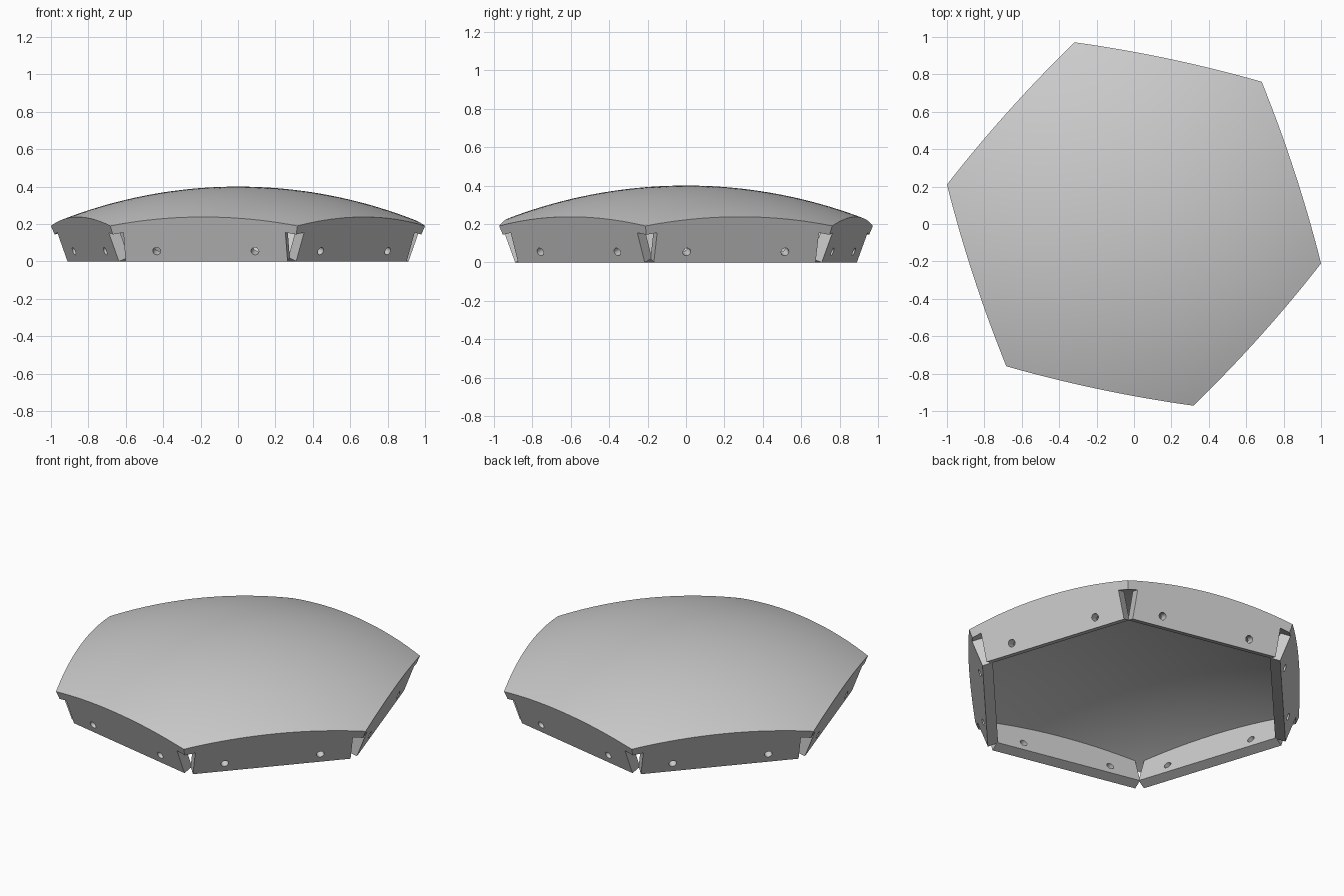
import bpy, bmesh
from math import cos, sin, pi, radians, sqrt
from mathutils import Matrix, Vector

if "Cube" in bpy.data.objects:
    bpy.data.objects.remove(bpy.data.objects["Cube"], do_unlink=True)

HEX_R = 1.022                 # corner distance from the axis
CORNER_H = 2.38               # corner height above the sphere centre
OUTER = 2.59                  # outer sphere radius
INNER = OUTER - 0.05          # inner sphere radius
CENTRE = Vector((0, 0, 0.4 - OUTER))
TURN = radians(18.1)
FLANGE_T, FLANGE_HALF = 0.06, 0.4425
HOLE_R, HOLE_X, HOLE_UP = 0.021, 0.2685, 0.0585

grey = bpy.data.materials.new("light grey")
grey.use_nodes = True
colour = (0.6, 0.6, 0.6, 1)
grey.diffuse_color = colour
grey.node_tree.nodes["Principled BSDF"].inputs["Base Color"].default_value = colour


def add_object(name, mesh):
    mesh.materials.clear()
    mesh.materials.append(grey)
    mesh.shade_smooth()
    mesh.set_sharp_from_angle(angle=radians(30))
    obj = bpy.data.objects.new(name, mesh)
    bpy.context.collection.objects.link(obj)
    return obj


# Domed shell: a flat hexagon projected onto a sphere, then thickened towards its centre
bm = bmesh.new()
bmesh.ops.create_circle(bm, cap_ends=True, cap_tris=True, segments=6, radius=HEX_R,
                        matrix=Matrix.Rotation(TURN, 4, "Z"))
bmesh.ops.subdivide_edges(bm, edges=bm.edges[:], cuts=19, use_grid_fill=True)
for v in bm.verts:
    v.co = Vector((v.co.x, v.co.y, CORNER_H)).normalized() * OUTER
inner = bmesh.ops.extrude_face_region(bm, geom=bm.faces[:], use_keep_orig=True)
for v in inner["geom"]:
    if isinstance(v, bmesh.types.BMVert):
        v.co = v.co.normalized() * INNER
bmesh.ops.translate(bm, verts=bm.verts[:], vec=CENTRE)
bmesh.ops.recalc_face_normals(bm, faces=bm.faces[:])
shell = bpy.data.meshes.new("domed_shell")
bm.to_mesh(shell)
bm.free()
add_object("domed_shell", shell)

# Flange profile: straight bottom, curved top that follows the shell, two bolt holes
apothem = HEX_R * cos(pi / 6)
slope = Vector((apothem, CORNER_H)).normalized()
bottom = -CENTRE.z / slope.y
top_arc = []
for i in range(25):
    x = FLANGE_HALF * (1 - i / 12)
    top_arc.append((x, sqrt((INNER + 0.001) ** 2 - x * x)))
loops = [[(-FLANGE_HALF, bottom), (FLANGE_HALF, bottom)] + top_arc]
for side in (-1, 1):
    loops.append([(side * HOLE_X + HOLE_R * cos(k * pi / 12),
                   bottom + HOLE_UP + HOLE_R * sin(k * pi / 12)) for k in range(24)])

curve = bpy.data.curves.new("flange_profile", "CURVE")
curve.dimensions = "2D"
curve.fill_mode = "BOTH"
curve.extrude = FLANGE_T / 2
for loop in loops:
    spline = curve.splines.new("POLY")
    spline.points.add(len(loop) - 1)
    for point, (x, y) in zip(spline.points, loop):
        point.co = (x, y, 0, 1)
    spline.use_cyclic_u = True
profile = bpy.data.objects.new("flange_profile", curve)
flange_mesh = bpy.data.meshes.new_from_object(profile)
bpy.data.objects.remove(profile)

# Weld the caps to the walls
bm = bmesh.new()
bm.from_mesh(flange_mesh)
bmesh.ops.remove_doubles(bm, verts=bm.verts[:], dist=0.0001)
bmesh.ops.recalc_face_normals(bm, faces=bm.faces[:])
bm.to_mesh(flange_mesh)
bm.free()

# Six flanges, each leaning in the plane through its shell edge and the sphere centre
for k in range(6):
    a = TURN + k * pi / 3
    along = Vector((-sin(a), cos(a), 0))
    up = Vector((slope.x * cos(a), slope.x * sin(a), slope.y))
    out = along.cross(up)
    origin = CENTRE - out * FLANGE_T / 2
    flange = add_object(f"flange_{k + 1}", flange_mesh.copy())
    flange.matrix_world = Matrix((along, up, out)).transposed().to_4x4()
    flange.matrix_world.translation = origin
